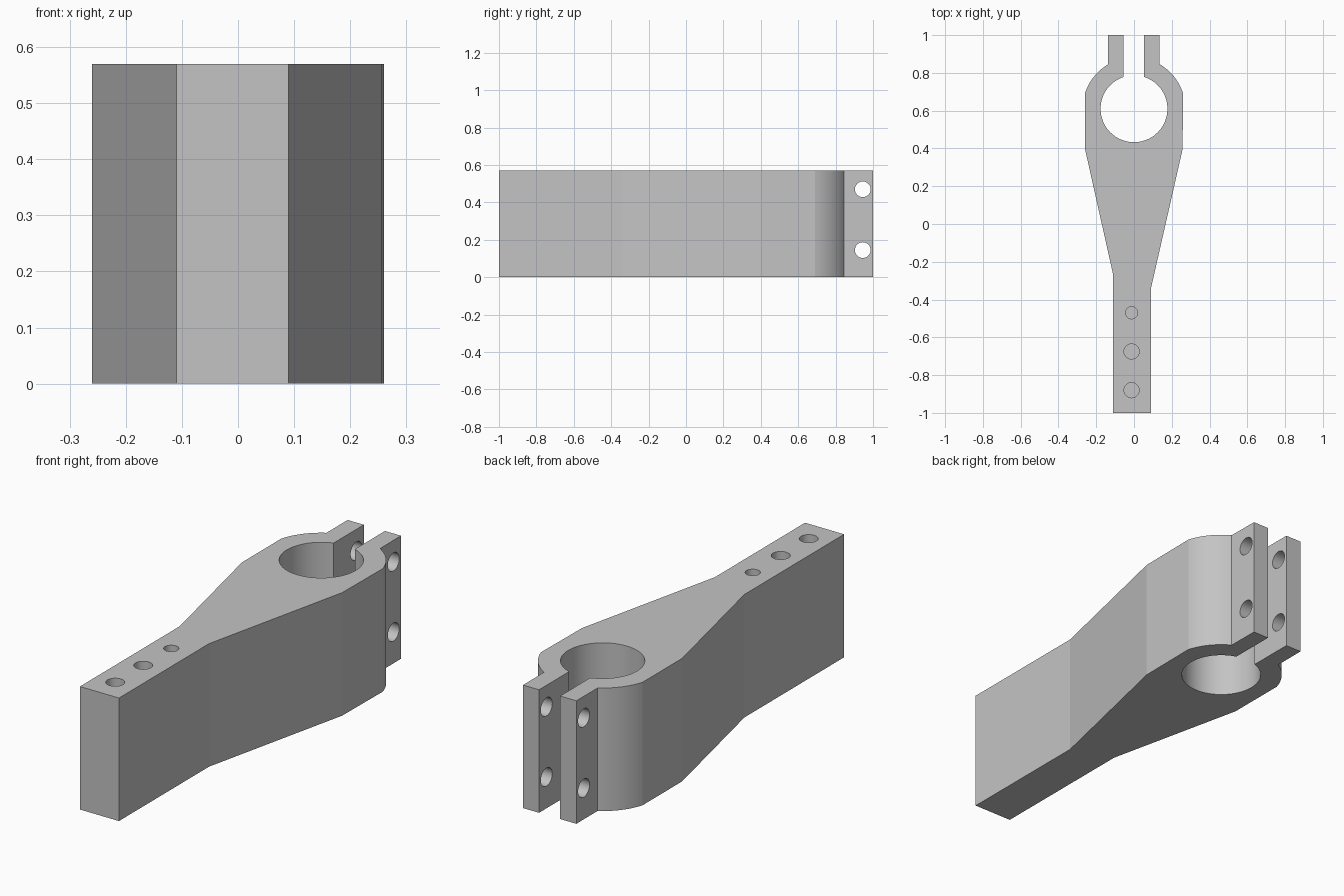
import bpy, bmesh, math
from mathutils import Matrix

if "Cube" in bpy.data.objects:
    bpy.data.objects.remove(bpy.data.objects["Cube"])

HEIGHT = 0.57
CENTRE_Y = 0.61
OUTER_R, BORE_R = 0.272, 0.177

grey = bpy.data.materials.new("plain grey")
grey.use_nodes = True
grey.diffuse_color = (0.55, 0.55, 0.55, 1)
grey.node_tree.nodes["Principled BSDF"].inputs["Base Color"].default_value = grey.diffuse_color


def make_object(name, bm):
    bmesh.ops.recalc_face_normals(bm, faces=bm.faces)
    mesh = bpy.data.meshes.new(name)
    bm.to_mesh(mesh)
    bm.free()
    mesh.materials.append(grey)
    obj = bpy.data.objects.new(name, mesh)
    bpy.context.collection.objects.link(obj)
    return obj


def arc(radius, start, end, steps):
    """Points on an arc about the bore centre, angles in degrees."""
    angles = [math.radians(start + (end - start) * i / steps) for i in range(steps + 1)]
    return [(radius * math.cos(a), CENTRE_Y + radius * math.sin(a)) for a in angles]


def drill(name, radius, depth, location, axis="Z"):
    """Hidden cylinder used as a drill."""
    bm = bmesh.new()
    turn = Matrix.Rotation(math.pi / 2, 4, "Y") if axis == "X" else Matrix()
    bmesh.ops.create_cone(bm, cap_ends=True, segments=40, radius1=radius, radius2=radius,
                          depth=depth, matrix=Matrix.Translation(location) @ turn)
    obj = make_object(name, bm)
    obj.hide_render = True
    obj.hide_viewport = True
    return obj


# Clamp arm outline: handle, taper, round head, two lugs and the split bore
outline = [(-0.11, -1), (0.09, -1), (0.09, -0.34), (0.257, 0.395)]
outline += arc(OUTER_R, 17, 60, 14)
outline += [(0.135, 1), (0.053, 1)]
outline += arc(BORE_R, 72.5, -252, 72)
outline += [(-0.055, 1), (-0.138, 1)]
outline += arc(OUTER_R, 120.5, 163, 14)
outline += [(-0.26, 0.4), (-0.11, -0.27)]

bm = bmesh.new()
base = bm.faces.new([bm.verts.new((x, y, 0)) for x, y in outline])
top = bmesh.ops.extrude_face_region(bm, geom=[base])["geom"]
bmesh.ops.translate(bm, vec=(0, 0, HEIGHT),
                    verts=[v for v in top if isinstance(v, bmesh.types.BMVert)])
arm = make_object("clamp_arm", bm)

# Bolt holes through the lugs, blind holes in the top of the handle
drills = [drill("bolt_hole_drill", 0.042, 0.6, (0, 0.945, z), "X") for z in (0.145, 0.47)]
for y, radius in ((-0.47, 0.032), (-0.675, 0.04), (-0.88, 0.04)):
    drills.append(drill("top_hole_drill", radius, 0.5, (-0.013, y, HEIGHT)))

for cutter in drills:
    cut = arm.modifiers.new(cutter.name, "BOOLEAN")
    cut.operation = "DIFFERENCE"
    cut.solver = "EXACT"
    cut.object = cutter

# Apply the cuts, remove the drills, then smooth the round walls
bpy.context.view_layer.update()
cut_mesh = bpy.data.meshes.new_from_object(arm.evaluated_get(bpy.context.evaluated_depsgraph_get()))
arm.modifiers.clear()
arm.data = cut_mesh
for cutter in drills:
    bpy.data.objects.remove(cutter)

bpy.ops.object.select_all(action="DESELECT")
arm.select_set(True)
bpy.context.view_layer.objects.active = arm
bpy.ops.object.shade_smooth_by_angle(angle=math.radians(12))
